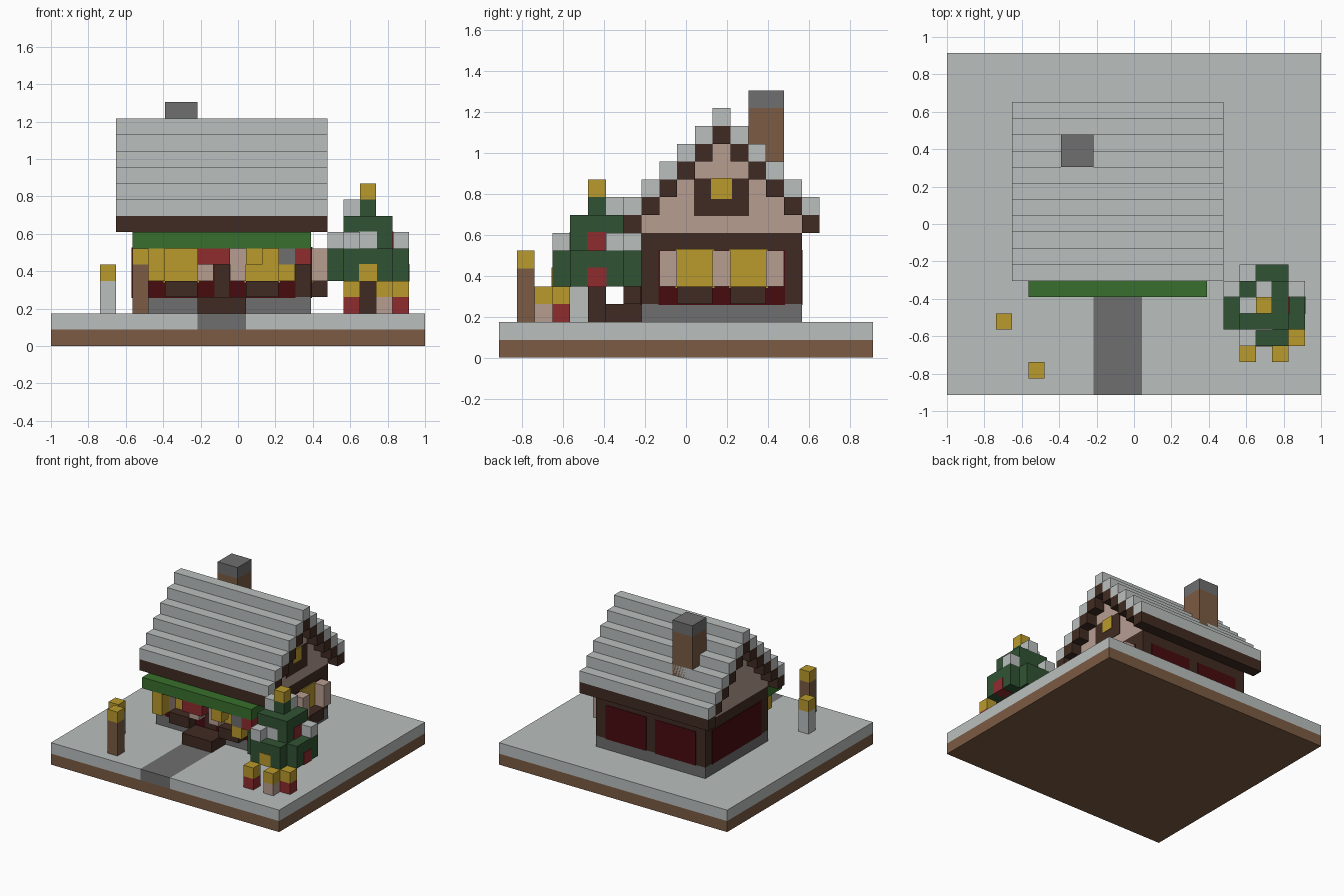
import bpy
import bmesh

cube = bpy.data.objects.get("Cube")
if cube:
    bpy.data.objects.remove(cube, do_unlink=True)

V = 2 / 23  # size of one block; the plot is 23 by 21 blocks


def material(name, hex_colour):
    def linear(c):
        return c / 12.92 if c <= 0.04045 else ((c + 0.055) / 1.055) ** 2.4
    rgb = [linear(int(hex_colour[n:n + 2], 16) / 255) for n in (0, 2, 4)]
    mat = bpy.data.materials.new(name)
    mat.diffuse_color = (*rgb, 1)
    mat.use_nodes = True
    mat.node_tree.nodes["Principled BSDF"].inputs["Base Color"].default_value = (*rgb, 1)
    return mat


EARTH = material("earth brown", "7b5b43")
SNOW = material("snow", "babfbe")
STONE = material("stone grey", "6e6e6e")
TIMBER = material("dark timber", "402b22")
PLASTER = material("pale plaster", "b79d91")
GOLD = material("gold", "ba9b2d")
PINE = material("pine green", "305333")
LEAF = material("awning green", "38702d")
RED = material("bright red", "902c2f")
MAROON = material("maroon", "470b0f")


def part(name, mat, *boxes, grow=0.0):
    """One object made of boxes: (x range), (y range), (z range) in blocks.
    A single number stands for one block."""
    bm = bmesh.new()
    for ranges in boxes:
        span = [(r, r + 1) if isinstance(r, int) else r for r in ranges]
        cube = bmesh.ops.create_cube(bm, size=1)["verts"]
        for v in cube:
            for a, offset in enumerate((-11.5, -10.5, 0)):
                lo, hi = span[a]
                middle, half = (lo + hi) / 2 + offset, (hi - lo) / 2
                v.co[a] = (middle + 2 * v.co[a] * half) * V + 2 * v.co[a] * grow
    mesh = bpy.data.meshes.new(name)
    bm.to_mesh(mesh)
    bm.free()
    mesh.materials.append(mat)
    obj = bpy.data.objects.new(name, mesh)
    bpy.context.collection.objects.link(obj)
    return obj


PLATE = 0.004  # how far painted plates stand out

# Ground and path
part("ground_earth", EARTH, ((0, 23), (0, 21), 0))
part("ground_snow", SNOW, ((0, 9), (0, 21), 1), ((12, 23), (0, 21), 1),
     ((9, 12), (8, 21), 1))
part("path", STONE, ((9, 12), (0, 8), 1))

# House body
part("foundation", STONE, ((5, 16), (8, 17), 2))
part("timber_walls", TIMBER, ((5, 16), (8, 17), (3, 7)))
low, high = (3, 6), (4, 6)
part("wall_panels", MAROON,
     ((6, 10), 16, low), ((11, 15), 16, low),
     (5, (9, 16), low), (15, (9, 16), low),
     ((6, 10), 8, low), ((11, 15), 8, low), grow=PLATE)

# Windows, shutters, sills
part("windows", GOLD, ((7, 9), 8, high), ((12, 14), 8, high),
     (15, (10, 12), high), (15, (13, 15), high), grow=2 * PLATE)
part("front_shutters", PLASTER, *[(i, 7, high) for i in (6, 9, 11, 14)])
part("side_shutters", PLASTER, *[(16, j, high) for j in (9, 12, 15)])
part("window_sills", TIMBER, ((7, 9), 7, 3), ((12, 14), 7, 3),
     (16, (10, 12), 3), (16, (13, 15), 3))
part("door", TIMBER, (10, 8, (3, 5)), grow=PLATE)
part("door_step", TIMBER, ((9, 12), (6, 8), 2))

# Awning with hanging decorations
part("awning", LEAF, ((5, 16), (6, 8), 6))
part("red_hangings", RED, *[(i, 6, 5) for i in (9, 10, 15)])
part("gold_hangings", GOLD, (6, 6, high), (12, 6, 5), (14, 6, 4))
part("lantern_hook", STONE, (14, 6, 5))

# Stepped roof and gables, mirrored about the ridge
steps = [(12 + s * d, d) for d in range(6) for s in (-1, 1) if d or s > 0]
part("roof_snow", SNOW, *[((4, 17), j, 13 - d) for j, d in steps])
part("roof_timber", TIMBER, *[((4, 17), j, 12 - d) for j, d in steps])
part("gables", PLASTER, *[((5, 16), (k, 25 - k), k)
                          for k in range(12, 12)],
     *[((5, 16), (12 - w, 13 + w), 11 - w) for w in range(5)])
part("attic_frame", TIMBER, (15, (11, 14), (8, 10)), grow=PLATE)
part("attic_window", GOLD, (15, 12, 9), grow=2 * PLATE)
part("chimney", EARTH, ((7, 9), (14, 16), (9, 14)))
part("chimney_cap", STONE, ((7, 9), (14, 16), 14))

# Lamp posts
part("wood_lamp_post", EARTH, (5, 1, (2, 5)))
part("snowy_lamp_post", SNOW, (3, 4, (2, 4)))
part("lamps", GOLD, (5, 1, 5), (3, 4, 4))

# Tree
part("tree_trunk", TIMBER, (19, 5, (2, 4)))
part("tree_branches", PINE, ((18, 21), (3, 8), high), (17, (4, 7), high),
     (21, (4, 7), high), ((18, 21), (4, 7), (6, 8)), (19, 5, 8))
part("tree_snow", SNOW, (17, 6, 6), (21, 6, 6), (18, 3, 6), (18, 7, 6),
     (18, 5, 8), (19, 6, 8))
part("tree_star", GOLD, (19, 5, 9))
part("red_baubles", RED, (21, 5, 4), (20, 5, 6), grow=PLATE)
part("gold_bauble", GOLD, (19, 3, 4), grow=PLATE)
part("snow_bauble", SNOW, (19, 4, 6), grow=PLATE)

# Gift boxes
part("red_gifts", RED, (18, 2, 2), (21, 3, 2))
part("pale_gift", PLASTER, (20, 2, 2))
part("gift_bows", GOLD, (18, 2, 3), (20, 2, 3), (21, 3, 3))
